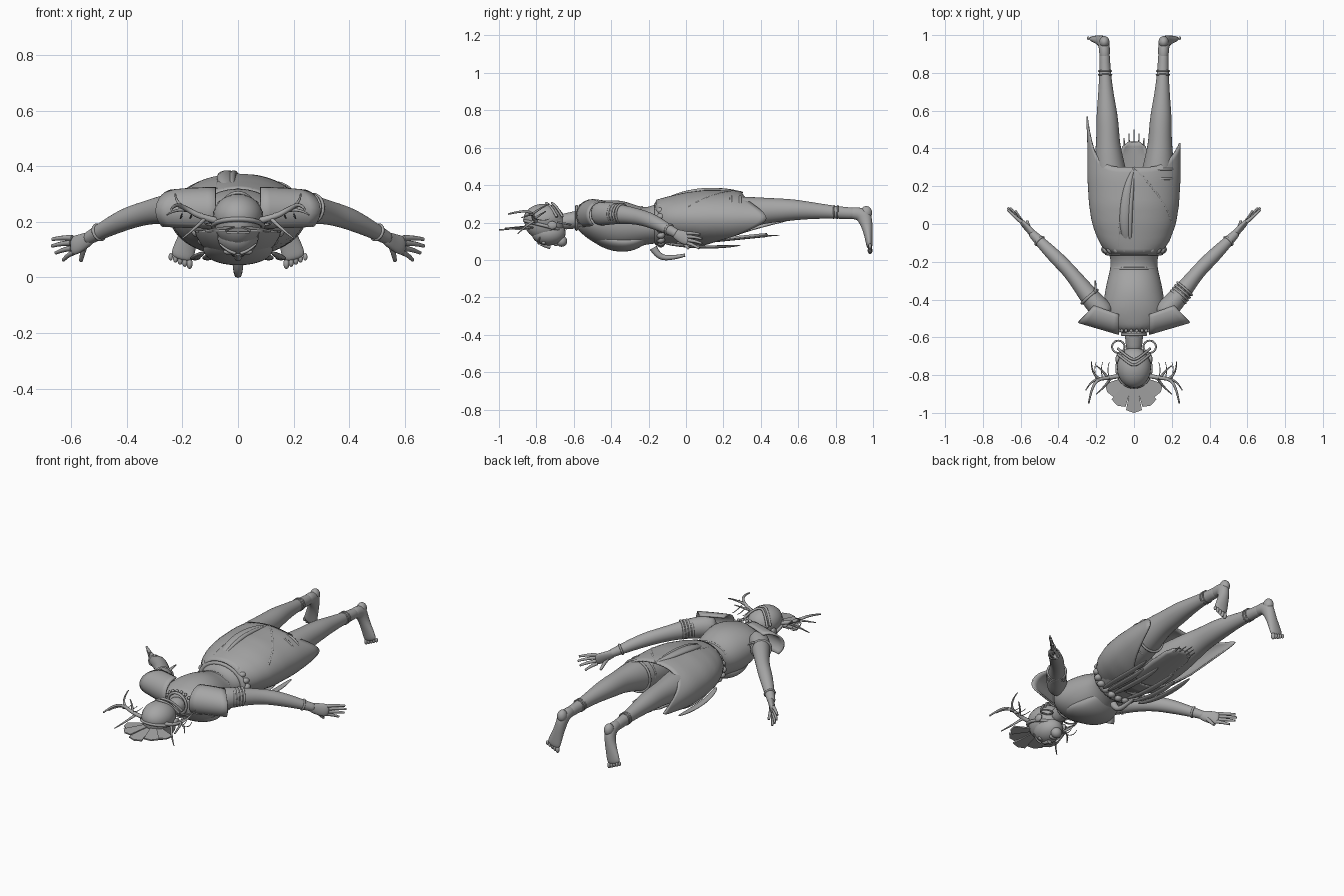
import bpy, bmesh
from math import sin, cos, pi, radians
from mathutils import Vector

cube = bpy.data.objects.get("Cube")
if cube:
    bpy.data.objects.remove(cube, do_unlink=True)

clay = bpy.data.materials.new("clay grey")
clay.use_nodes = True
GREY = (0.38, 0.38, 0.38, 1)
clay.diffuse_color = GREY
clay.node_tree.nodes["Principled BSDF"].inputs["Base Color"].default_value = GREY


def finish(obj, name, smooth=True):
    obj.name = name
    obj.data.materials.append(clay)
    if obj.type == 'MESH' and smooth:
        for face in obj.data.polygons:
            face.use_smooth = True
    return obj


def from_bmesh(bm, name, smooth=True):
    bmesh.ops.recalc_face_normals(bm, faces=bm.faces[:])
    mesh = bpy.data.meshes.new(name)
    bm.to_mesh(mesh)
    bm.free()
    obj = bpy.data.objects.new(name, mesh)
    bpy.context.collection.objects.link(obj)
    return finish(obj, name, smooth)


def loft(name, sections, side=1, sides=12):
    """Rounded limb through sections (x, y, z, half width, half height)."""
    bm = bmesh.new()
    points = [Vector((s[0] * side, s[1], s[2])) for s in sections]
    rings = []
    for i, p in enumerate(points):
        along = (points[min(i + 1, len(points) - 1)] - points[max(i - 1, 0)]).normalized()
        across = (Vector((1, 0, 0)) - along * along.x).normalized()
        up = along.cross(across)
        w, h = sections[i][3] * 1.04, sections[i][4] * 1.04
        rings.append([bm.verts.new(p + across * w * cos(2 * pi * k / sides) + up * h * sin(2 * pi * k / sides))
                      for k in range(sides)])
    for a, b in zip(rings, rings[1:]):
        for k in range(sides):
            n = (k + 1) % sides
            bm.faces.new((a[k], a[n], b[n], b[k]))
    bm.faces.new(rings[0])
    bm.faces.new(rings[-1])
    obj = from_bmesh(bm, name)
    obj.modifiers.new("round", 'SUBSURF').levels = 2
    return obj


def sheet(name, rows, thickness, closed=False, smooth=True):
    """Thin shell through a grid of points."""
    bm = bmesh.new()
    grid = [[bm.verts.new(p) for p in row] for row in rows]
    for a, b in zip(grid, grid[1:]):
        for k in range(len(a) if closed else len(a) - 1):
            n = (k + 1) % len(a)
            bm.faces.new((a[k], a[n], b[n], b[k]))
    obj = from_bmesh(bm, name, smooth)
    solid = obj.modifiers.new("thickness", 'SOLIDIFY')
    solid.thickness, solid.offset = thickness, 0
    return obj


def ball(name, place, size):
    bpy.ops.mesh.primitive_uv_sphere_add(segments=24, ring_count=14, location=place)
    obj = bpy.context.object
    obj.scale = size
    return finish(obj, name)


def ring(name, place, direction, radius, thick, stretch=1):
    bpy.ops.mesh.primitive_torus_add(major_segments=32, minor_segments=8, location=place,
                                     major_radius=radius, minor_radius=thick)
    obj = bpy.context.object
    obj.rotation_euler = Vector(direction).to_track_quat('Z', 'Y').to_euler()
    obj.scale.y = stretch
    return finish(obj, name)


def cord(name, points, thick, tip=1, side=1):
    """Round cord that tapers to the given share at its tip."""
    curve = bpy.data.curves.new(name, 'CURVE')
    curve.dimensions, curve.bevel_depth, curve.bevel_resolution = '3D', thick, 2
    curve.use_fill_caps = True
    spline = curve.splines.new('NURBS')
    spline.points.add(len(points) - 1)
    for i, (x, y, z) in enumerate(points):
        spline.points[i].co = (x * side, y, z, 1)
        spline.points[i].radius = 1 + (tip - 1) * i / (len(points) - 1)
    spline.use_endpoint_u, spline.order_u = True, 3
    obj = bpy.data.objects.new(name, curve)
    bpy.context.collection.objects.link(obj)
    return finish(obj, name)


# torso, chest, neck and belt
loft("torso", [(0, -.58, .235, .06, .05), (0, -.54, .22, .13, .08), (0, -.47, .205, .165, .115),
               (0, -.38, .185, .155, .135), (0, -.3, .18, .14, .122), (0, -.22, .18, .118, .095),
               (0, -.16, .19, .125, .1), (0, -.06, .21, .18, .125), (0, .05, .215, .18, .125),
               (0, .14, .22, .1, .08)], sides=16)
loft("chest", [(0, -.53, .17, .07, .03), (0, -.46, .125, .115, .05), (0, -.38, .098, .13, .056),
               (0, -.3, .092, .118, .052), (0, -.23, .115, .09, .035), (0, -.18, .14, .06, .02)])
loft("neck", [(0, -.68, .2, .045, .045), (0, -.62, .21, .042, .042), (0, -.55, .22, .06, .055)])
ring("waist_band", (0, -.235, .182), (0, 1, 0), .119, .007, .84)
ring("belt_roll", (0, -.15, .195), (0, 1, 0), .14, .018, .76)
for k in range(20):
    a = 2 * pi * k / 20
    ball("belt_gather", (.152 * cos(a), -.135, .197 + .112 * sin(a)), (.022, .022, .018))
ring("collar", (0, -.585, .225), (0, 1, 0), .062, .008)
for k in range(18):
    a = 2 * pi * k / 18
    ball("collar_bead", (.085 * cos(a), -.565, .225 + .065 * sin(a)), (.009, .009, .009))


# wrapped skirt, open below, with a pointed hem on each hip
def skirt_point(a, y):
    stations = [(-.16, .13, .095), (-.1, .18, .112), (0, .218, .135), (.1, .234, .147),
                (.25, .243, .146), (.42, .243, .12), (.6, .25, .08)]
    for (y0, w0, h0), (y1, w1, h1) in zip(stations, stations[1:]):
        if y <= y1:
            break
    t = (y - y0) / (y1 - y0)
    return Vector(((w0 + (w1 - w0) * t) * cos(a), y, .222 + (h0 + (h1 - h0) * t) * sin(a)))


def hem(a):
    return .3 + .13 * cos(a) ** 4 + .14 * max(0, -cos(a)) ** 14 - .22 * max(0, -sin(a)) ** 2


angles = [2 * pi * k / 64 for k in range(64)]
sheet("skirt", [[skirt_point(a, -.16 + (hem(a) + .16) * r / 16) for a in angles] for r in range(17)],
      .008, closed=True)
cord("skirt_fold", [skirt_point(radians(90 - 7 * k), .3 - .032 * k) for k in range(10)], .006)
cord("skirt_edge", [skirt_point(radians(90 + 4 * k), .3 - .06 * k) for k in range(8)], .006)

# pleated sash lying over the hips
loft("sash_outer", [(-.03, -.13, .3, .014, .012), (-.05, -.02, .352, .03, .018), (-.045, .1, .372, .03, .016),
                    (-.03, .22, .37, .02, .014), (0, .3, .362, .004, .004)])
loft("sash_inner", [(-.02, -.1, .33, .01, .01), (-.022, .05, .374, .013, .014), (-.01, .2, .373, .011, .012),
                    (0, .28, .365, .003, .003)])

# front flap, fringe and hanging straps
flap = [(-.05, .07), (.1, .08), (.25, .085), (.36, .08), (.41, .06), (.435, .025)]
sheet("front_flap", [[(w * u / 4, y, .085 + .1 * max(0, y) + .01 * (u / 4) ** 2) for u in range(-4, 5)]
                     for y, w in flap], .012)
for k in range(-2, 3):
    end = .5 - .022 * abs(k)
    cord("flap_fringe", [(k * .025, .4, .125), (k * .026, .45, .13), (k * .027, end, .132)], .005, .4)
cord("belt_hook", [(0, -.175, .065), (0, -.15, .018), (0, -.08, .008), (0, -.005, .026)], .021, .4)
for side in (1, -1):
    for x, end in ((.055, .28), (.11, .22), (.155, .3)):
        loft("hanging_strap", [(x * .8, -.12, .09, .012, .008), (x, 0, .072, .018, .008),
                               (x, end * .6, .066, .02, .008), (x, end, .08, .007, .004)], side)

for side in (1, -1):
    # legs and feet
    loft("leg", [(.1, .0, .215, .1, .115), (.12, .2, .235, .098, .105), (.133, .34, .257, .077, .082),
                 (.138, .43, .264, .063, .068), (.139, .5, .266, .06, .063), (.143, .58, .268, .056, .056),
                 (.148, .67, .264, .043, .045), (.152, .77, .257, .033, .036), (.155, .86, .25, .028, .031),
                 (.156, .92, .248, .028, .031)], side)
    loft("foot", [(.155, .86, .25, .026, .028), (.156, .92, .25, .029, .035), (.159, .954, .235, .03, .045),
                  (.166, .966, .19, .031, .032), (.178, .973, .15, .034, .025), (.194, .979, .1, .041, .019),
                  (.205, .982, .06, .042, .015)], side)
    ball("heel", (side * .157, .964, .252), (.027, .031, .036))
    for k in range(5):
        x, z, size = .174 + .017 * k, .05 + .006 * k, .013 - .001 * k
        ball("toe", (side * x, .984, z), (size * .85, size, size * 1.5))
    for y in (.79, .81):
        ring("ankle_band", (side * .153, y, .256), (0, 1, -.05), .034, .004)

    # arms and hands
    loft("arm", [(.13, -.49, .245, .055, .065), (.2, -.43, .25, .058, .065), (.27, -.34, .245, .046, .05),
                 (.34, -.25, .23, .037, .042), (.4, -.19, .212, .039, .041), (.47, -.12, .178, .032, .032),
                 (.53, -.06, .145, .023, .024), (.545, -.045, .138, .022, .024)], side)
    loft("palm", [(.52, -.07, .147, .02, .022), (.55, -.035, .13, .017, .032), (.58, -.005, .117, .015, .037),
                  (.6, .018, .113, .012, .034)], side)
    for root, tip in (((.595, .01, .142), (.667, .075, .137)), ((.6, .015, .124), (.668, .085, .113)),
                      ((.597, .015, .105), (.655, .085, .088)), ((.59, .01, .09), (.628, .07, .062))):
        middle = (Vector(root) + Vector(tip)) / 2 + Vector((.004, 0, .004))
        cord("finger", [root, middle, tip], .0105, .6, side)
    cord("thumb", [(.55, -.035, .12), (.56, -.012, .085), (.565, .015, .06)], .012, .6, side)
    ring("wrist_cuff", (side * .5, -.09, .162), (side, 1, -.5), .028, .006)

    # curved shoulder guard, swept back towards its outer corner
    guard = []
    for k in range(12):
        a = radians(75 + 14 * k)
        outer = .295 - .065 * (1 + cos(a))
        guard.append([(side * (.08 + (outer - .08) * t), -.5 + .05 * t + (.083 - .013 * t) * cos(a),
                       .24 + (.08 - .008 * t * t) * sin(a)) for t in (u / 6 for u in range(7))])
    sheet("shoulder_guard", guard, .01)

    # ears, earrings and eyes
    ball("ear", (side * .086, -.715, .185), (.012, .026, .022))
    ring("earring", (side * .083, -.65, .195), (0, .2, 1), .033, .005)
    ball("eye", (side * .034, -.76, .092), (.018, .012, .01))
    cord("brow", [(.01, -.785, .088), (.035, -.795, .092), (.065, -.78, .12)], .007, .5, side)

    # branching antlers with thin twigs
    cord("antler", [(.06, -.8, .2), (.13, -.815, .215), (.19, -.82, .25), (.225, -.87, .265),
                    (.24, -.95, .245)], .013, .35, side)
    for tine in ([(.17, -.82, .24), (.22, -.815, .25), (.255, -.88, .225)],
                 [(.18, -.82, .245), (.225, -.8, .265), (.225, -.73, .3)],
                 [(.12, -.81, .21), (.15, -.86, .18), (.2, -.9, .14)],
                 [(.14, -.815, .22), (.16, -.78, .24), (.2, -.75, .26)]):
        cord("antler_tine", tine, .008, .35, side)
    for x in (.13, .165, .2):
        cord("twig", [(x, -.82, .23), (x + .015, -.77, .2), (x, -.73, .22)], .003, .5, side)

# bands on one thigh
for y in (.24, .29):
    ring("thigh_band", (.128, y, .245), (0, 1, 0), .09, .007, 1.05)

# stacked armlets on one arm, a knotted band on the other
for k in range(4):
    ring("armlet", (.235 + .011 * k, -.385 + .014 * k, .248), (.65, .75, -.05), .05, .0065)
ring("arm_band", (-.235, -.385, .248), (-.65, .75, -.05), .053, .008)
cord("band_knot", [(-.21, -.37, .28), (-.2, -.34, .3), (-.205, -.3, .295)], .01, .3)

# head, face and cap
ball("skull", (0, -.755, .2), (.085, .108, .095))
ball("face", (0, -.735, .145), (.074, .092, .068))
ball("chin", (0, -.665, .1), (.032, .03, .03))
cord("nose", [(0, -.775, .088), (0, -.745, .074), (0, -.725, .072)], .011, 1.3)
ball("lips", (0, -.695, .085), (.024, .012, .012))
ball("cap", (0, -.76, .22), (.09, .108, .08))
ring("cap_rim", (0, -.765, .185), (0, .25, 1), .09, .009, 1.12)
for y in (-.72, -.69):
    cord("cap_seam", [(-.085, y + .03, .23), (-.05, y, .285), (0, y - .035, .31), (.05, y, .285),
                      (.085, y + .03, .23)], .007)

# fan crest of overlapping feathers
for k in range(-2, 3):
    a = radians(29 * k)
    reach = .2 - .016 * abs(k)
    z = .16 + .005 * (k % 2)

    def feather(length, spread):
        return (length * sin(a) + spread * cos(a), -.8 - length * cos(a) + spread * sin(a), z + .1 * (.2 - length))

    sheet("crest_feather", [[feather(d, -w), feather(d + lift, 0), feather(d, w)]
                            for d, w, lift in ((.03, .012, 0), (reach - .015, .042, .015))], .008, smooth=False)
